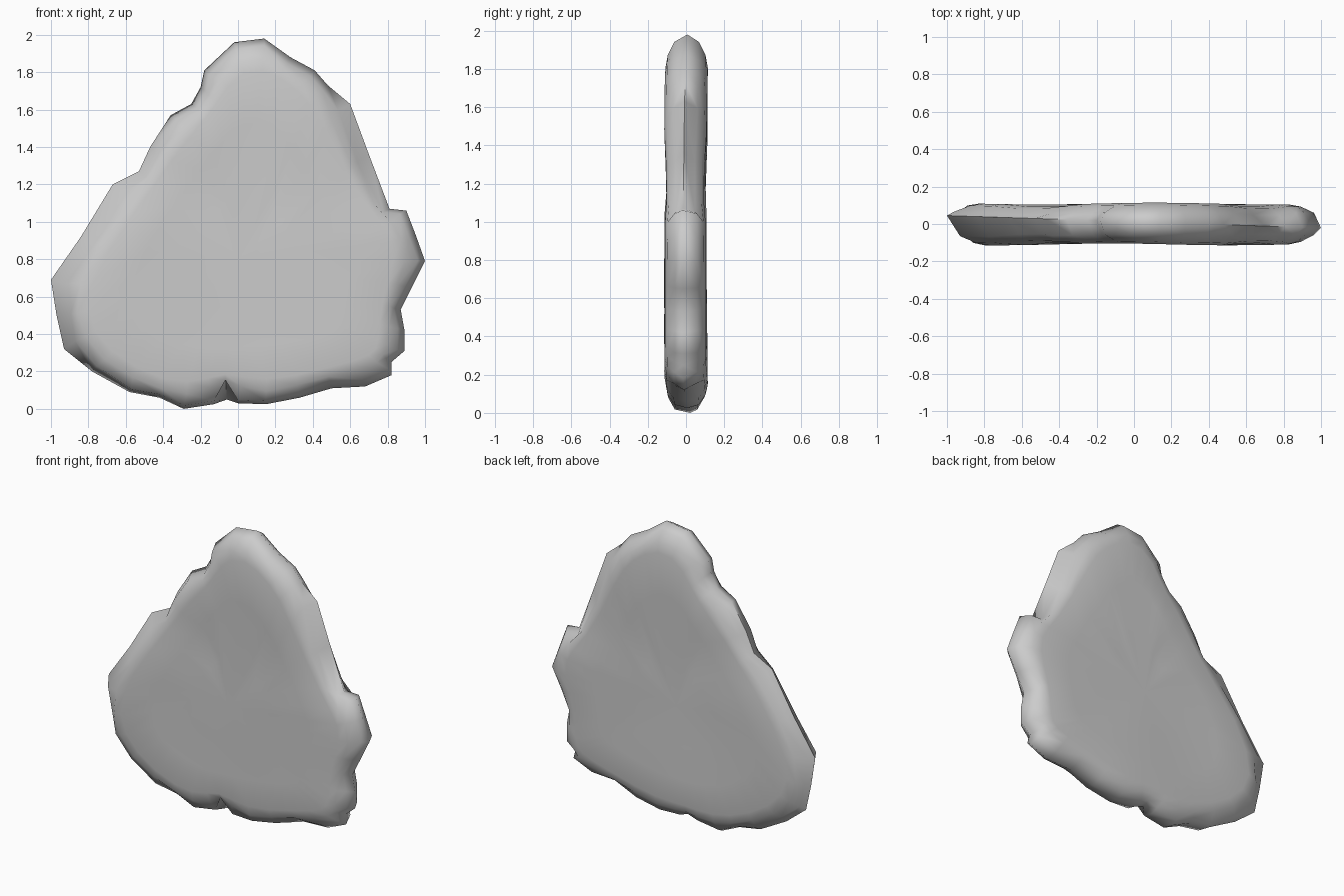
import bpy, bmesh
from math import sin
from mathutils import Vector

if "Cube" in bpy.data.objects:
    bpy.data.objects.remove(bpy.data.objects["Cube"])

# Front silhouette of the stone slab, clockwise from the top (x, z)
outline = [(-.02, 1.96), (.14, 1.98), (.28, 1.88), (.41, 1.81), (.48, 1.73), (.60, 1.63),
           (.70, 1.36), (.81, 1.07), (.90, 1.06), (.95, .93), (1.0, .79), (.93, .65), (.87, .53),
           (.89, .42), (.89, .31), (.82, .25), (.82, .18), (.68, .12), (.50, .11), (.33, .06),
           (.15, .025), (.0, .03), (-.06, .05), (-.13, .025), (-.29, .0), (-.42, .06),
           (-.58, .09), (-.78, .20), (-.93, .32), (-.97, .50), (-1.0, .69), (-.84, .92),
           (-.67, 1.20), (-.53, 1.27), (-.47, 1.40), (-.36, 1.57), (-.25, 1.63),
           (-.20, 1.72), (-.18, 1.81)]
pts = [Vector(p) for p in outline]
n = len(pts)


def inward(i):
    t = pts[(i + 2) % n] - pts[(i - 2) % n]
    return Vector((t.y, -t.x)).normalized()


def relax(ring, times):
    for _ in range(times):
        ring = [ring[i] * .5 + (ring[i - 1] + ring[(i + 1) % n]) * .25 for i in range(n)]
    return ring


def chip(p, side):
    """Extra depth worn off the edge of the front (-1) or back (1) face."""
    if .5 < p.x < .8 and p.y > 1.2:
        return .035                      # upper right
    if side < 0 and p.x < -.66 and p.y > .3:
        return .035                      # front left
    if side < 0 and -.1 < p.x < -.03 and p.y < .2:
        return .09                       # notch under the front
    if p.y < .1:
        return -.02                      # blunt foot
    return 0


def inset(dist, smooth, side):
    return relax([p + inward(i) * (dist + chip(p, side)) for i, p in enumerate(pts)], smooth)


bm = bmesh.new()


def add_ring(ring, depth):
    return [bm.verts.new((p.x, depth(p), p.y)) for p in ring]


def face_depth(side, d):
    # faces undulate gently and thin out a little around z = 1.2
    return lambda p: side * (d + .005 * sin(5 * p.x + side) - (.010 if 1.05 < p.y < 1.35 else 0))


def bridge(a, b):
    for i in range(n):
        j = (i + 1) % n
        bm.faces.new((a[i], a[j], b[j], b[i]))


# Rim shared by both faces, then each face built from inset rings
rim = add_ring(pts, lambda p: .012 - .033 * p.x)
centre = Vector((.0, .8))
for s in (-1, 1):
    previous = rim
    for dist, smooth, d in ((.038, 0, .062), (.08, 1, .097), (.13, 2, .109)):
        ring = add_ring(inset(dist, smooth, s), face_depth(s, d))
        bridge(previous, ring)
        previous = ring
    base = relax(inset(.13, 2, s), 3)
    for k, d in ((.75, .108), (.4, .104)):
        ring = add_ring([centre + (p - centre) * k for p in base], face_depth(s, d))
        bridge(previous, ring)
        previous = ring
    hub = bm.verts.new((centre.x, s * .103, centre.y))
    for i in range(n):
        bm.faces.new((previous[i], previous[(i + 1) % n], hub))

bmesh.ops.recalc_face_normals(bm, faces=bm.faces[:])
mesh = bpy.data.meshes.new("stone_slab")
bm.to_mesh(mesh)
bm.free()
slab = bpy.data.objects.new("stone_slab", mesh)
bpy.context.collection.objects.link(slab)

# Soft shading across the worn edges
bpy.context.view_layer.objects.active = slab
slab.select_set(True)
bpy.ops.object.shade_smooth_by_angle(angle=1.2)
